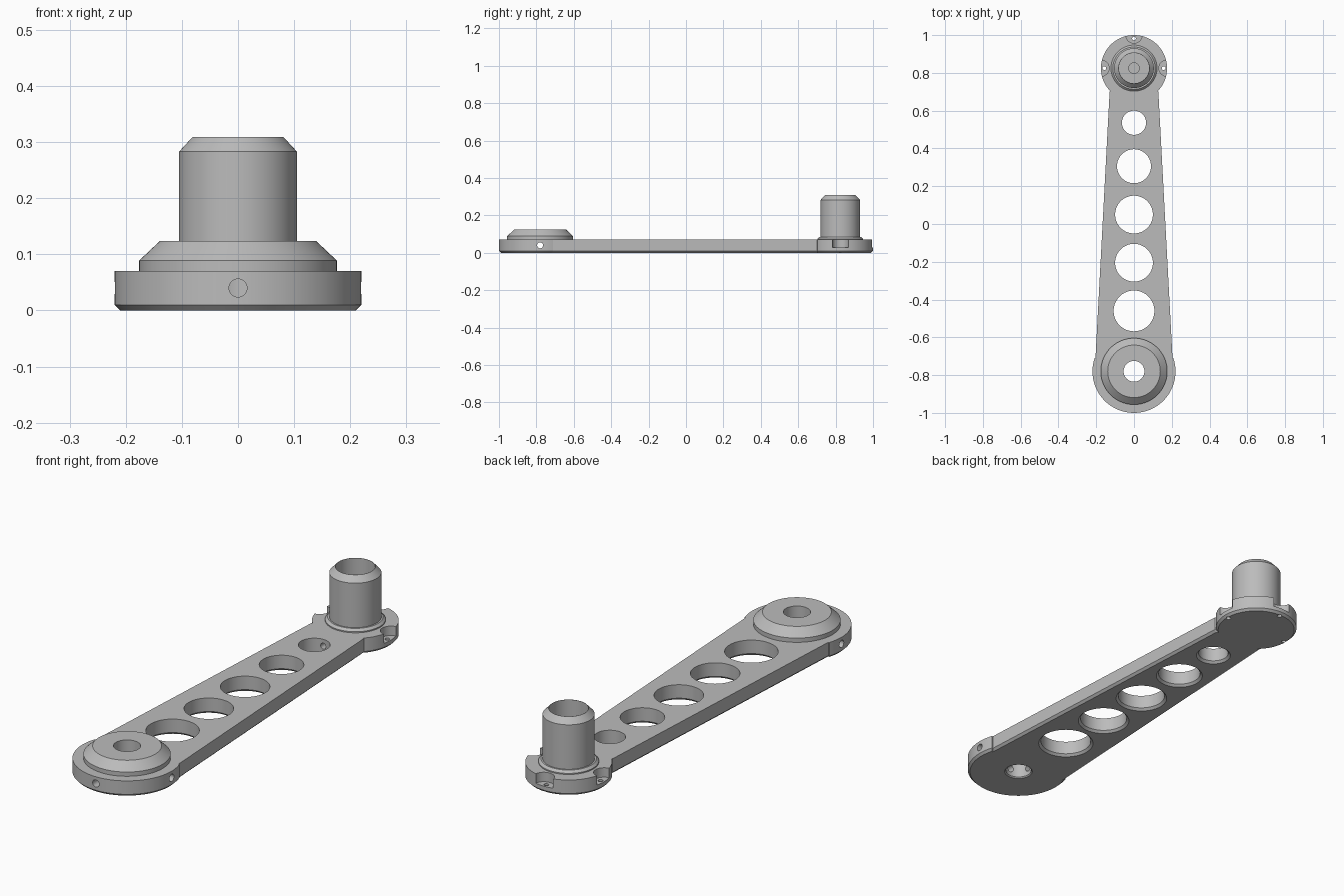
import bpy, bmesh
from math import sin, cos, pi, radians, asin
from mathutils import Vector, Matrix

cube = bpy.data.objects.get("Cube")
if cube:
    bpy.data.objects.remove(cube, do_unlink=True)

metal = bpy.data.materials.new("plain grey metal")
metal.use_nodes = True
GREY = (0.5, 0.5, 0.5, 1)
metal.diffuse_color = GREY
metal.node_tree.nodes["Principled BSDF"].inputs["Base Color"].default_value = GREY

BIG_Y, BIG_R = -0.78, 0.22
SMALL_Y, SMALL_R = 0.825, 0.175
TOP = 0.07
SEGMENTS = 96


def make_object(name, bm):
    bmesh.ops.recalc_face_normals(bm, faces=bm.faces)
    mesh = bpy.data.meshes.new(name)
    bm.to_mesh(mesh)
    bm.free()
    mesh.materials.append(metal)
    obj = bpy.data.objects.new(name, mesh)
    bpy.context.collection.objects.link(obj)
    return obj


def lathe(name, profile, y):
    """Turn a closed (radius, height) profile into a ring around z."""
    bm = bmesh.new()
    rings = []
    for i in range(SEGMENTS):
        a = 2 * pi * i / SEGMENTS
        rings.append([bm.verts.new((r * cos(a), y + r * sin(a), z)) for r, z in profile])
    n = len(profile)
    for i in range(SEGMENTS):
        r0, r1 = rings[i], rings[(i + 1) % SEGMENTS]
        for j in range(n):
            k = (j + 1) % n
            bm.faces.new((r0[j], r1[j], r1[k], r0[k]))
    return make_object(name, bm)


def cylinder(start, end, r1, r2=None, segments=64):
    """Cutter between two points."""
    start, end = Vector(start), Vector(end)
    axis = end - start
    turn = axis.to_track_quat('Z', 'Y').to_matrix().to_4x4()
    bm = bmesh.new()
    bmesh.ops.create_cone(bm, cap_ends=True, segments=segments,
                          radius1=r1, radius2=r1 if r2 is None else r2,
                          depth=axis.length,
                          matrix=Matrix.Translation((start + end) / 2) @ turn)
    return make_object("cutter", bm)


def cut(target, cutter):
    cutter.hide_render = True
    mod = target.modifiers.new("cut", 'BOOLEAN')
    mod.operation = 'DIFFERENCE'
    mod.solver = 'EXACT'
    mod.object = cutter
    bpy.context.view_layer.objects.active = target
    bpy.ops.object.modifier_apply(modifier=mod.name)
    bpy.data.objects.remove(cutter, do_unlink=True)


def through_hole(target, y, r, chamfer=0.01):
    cut(target, cylinder((0, y, -0.05), (0, y, 0.2), r))
    cut(target, cylinder((0, y, -chamfer), (0, y, chamfer), r + 2 * chamfer, r))


def arc(y, r, a0, a1, steps=72):
    return [(r * cos(a0 + (a1 - a0) * i / steps), y + r * sin(a0 + (a1 - a0) * i / steps))
            for i in range(steps + 1)]


# Arm plate: two round ends joined by a tapering bar, lower edge chamfered
low = asin(0.07 / BIG_R)
high = asin(0.122 / SMALL_R)
outline = arc(BIG_Y, BIG_R, -pi - low, low)
outline += [(0.204, -0.71), (0.129, 0.7)]
outline += arc(SMALL_Y, SMALL_R, -high, pi + high)
outline += [(-0.129, 0.7), (-0.204, -0.71)]
bm = bmesh.new()
base = bm.faces.new([bm.verts.new((x, y, 0)) for x, y in outline])
extruded = bmesh.ops.extrude_face_region(bm, geom=[base], use_keep_orig=True)
bmesh.ops.translate(bm, vec=(0, 0, TOP),
                    verts=[v for v in extruded["geom"] if isinstance(v, bmesh.types.BMVert)])
bmesh.ops.recalc_face_normals(bm, faces=bm.faces)
bottom = [e for e in bm.edges if all(v.co.z < 0.001 for v in e.verts)]
bmesh.ops.bevel(bm, geom=bottom, offset=0.01, segments=1, affect='EDGES')
arm = make_object("arm_plate", bm)

# Lightening holes and the pivot bore
for y, r in ((0.536, 0.064), (0.306, 0.09), (0.05, 0.1), (-0.205, 0.1), (-0.46, 0.108)):
    through_hole(arm, y, r)
through_hole(arm, BIG_Y, 0.055, 0.005)

# Set screw holes into the pivot bore
cut(arm, cylinder((-0.3, BIG_Y, 0.04), (0.3, BIG_Y, 0.04), 0.016, segments=32))
cut(arm, cylinder((0, -1.1, 0.04), (0, BIG_Y, 0.04), 0.016, segments=32))

# Pit under the post and its passage from the nearest lightening hole
cut(arm, cylinder((0, SMALL_Y, 0.025), (0, SMALL_Y, 0.2), 0.028, segments=32))
cut(arm, cylinder((0, 0.54, 0.04), (0, SMALL_Y, 0.04), 0.013, segments=32))

# Scalloped screw seats around the small end
for a in (0, pi / 2, pi):
    dx, dy = cos(a), sin(a)
    seat = (SMALL_R * dx, SMALL_Y + SMALL_R * dy)
    hole = (0.157 * dx, SMALL_Y + 0.157 * dy)
    cut(arm, cylinder((*seat, 0.028), (*seat, 0.2), 0.043))
    cut(arm, cylinder((*hole, -0.05), (*hole, 0.1), 0.01, segments=24))

# Pivot boss on the large end
boss = lathe("pivot_boss", [(0.055, TOP), (0.176, TOP), (0.176, 0.089),
                            (0.139, 0.124), (0.055, 0.124)], BIG_Y)

# Hollow post with a collar on the small end
post = lathe("hollow_post", [(0.08, TOP), (0.122, TOP), (0.122, 0.075), (0.112, 0.085),
                             (0.105, 0.085), (0.105, 0.283), (0.081, 0.309),
                             (0.08, 0.309)], SMALL_Y)

# Smooth round walls, keep sharp edges
bpy.ops.object.select_all(action='DESELECT')
for obj in (arm, boss, post):
    obj.select_set(True)
bpy.context.view_layer.objects.active = arm
bpy.ops.object.shade_smooth_by_angle(angle=radians(25))
